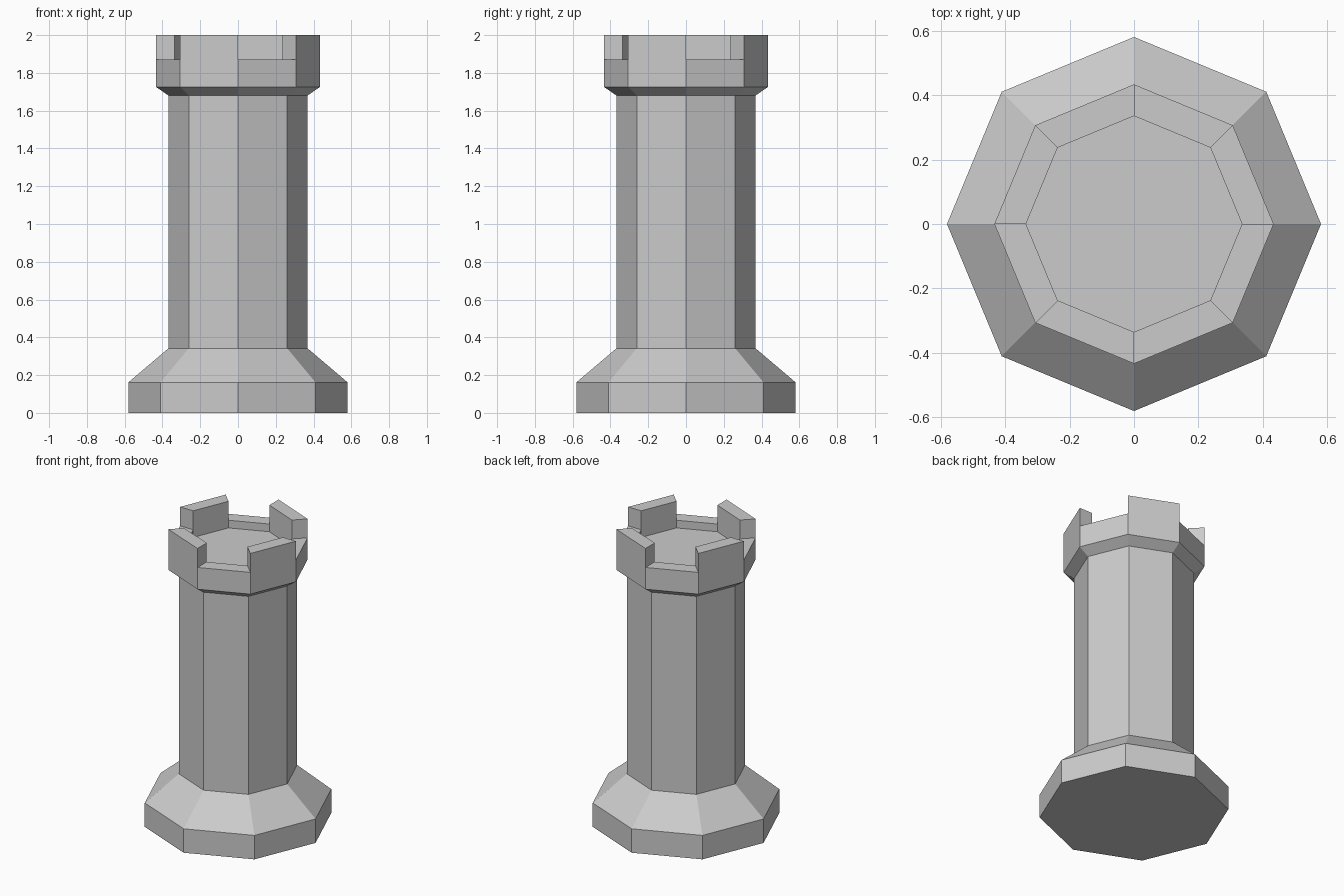
import bpy, bmesh
from math import cos, sin, tau
from mathutils import Vector

if "Cube" in bpy.data.objects:
    bpy.data.objects.remove(bpy.data.objects["Cube"])

SIDES = 8
# Profile (radius, height): foot, shaft, flared crown, ledge, sunken floor
PROFILE = [(0.58, 0), (0.58, 0.162), (0.368, 0.342), (0.368, 1.68),
           (0.433, 1.725), (0.433, 1.872), (0.335, 1.872), (0.335, 1.82)]
LEDGE = 5          # profile segment that forms the top ledge
TOP = 2.0

bm = bmesh.new()
rings = [[bm.verts.new((r * cos(tau * i / SIDES), r * sin(tau * i / SIDES), z))
          for i in range(SIDES)] for r, z in PROFILE]

# Walls between successive rings
ledge_faces = []
for k, (low, high) in enumerate(zip(rings, rings[1:])):
    for i in range(SIDES):
        j = (i + 1) % SIDES
        face = bm.faces.new((low[i], low[j], high[j], high[i]))
        if k == LEDGE:
            ledge_faces.append(face)

# Underside and sunken floor
bm.faces.new(rings[0][::-1])
bm.faces.new(rings[-1])

# Battlements: raise every other ledge face
raised = bmesh.ops.extrude_discrete_faces(bm, faces=ledge_faces[1::2])["faces"]
for face in raised:
    bmesh.ops.translate(bm, verts=face.verts, vec=Vector((0, 0, TOP - PROFILE[LEDGE][1])))

bmesh.ops.recalc_face_normals(bm, faces=bm.faces)
mesh = bpy.data.meshes.new("castle_tower")
bm.to_mesh(mesh)
bm.free()
tower = bpy.data.objects.new("castle_tower", mesh)
bpy.context.collection.objects.link(tower)
